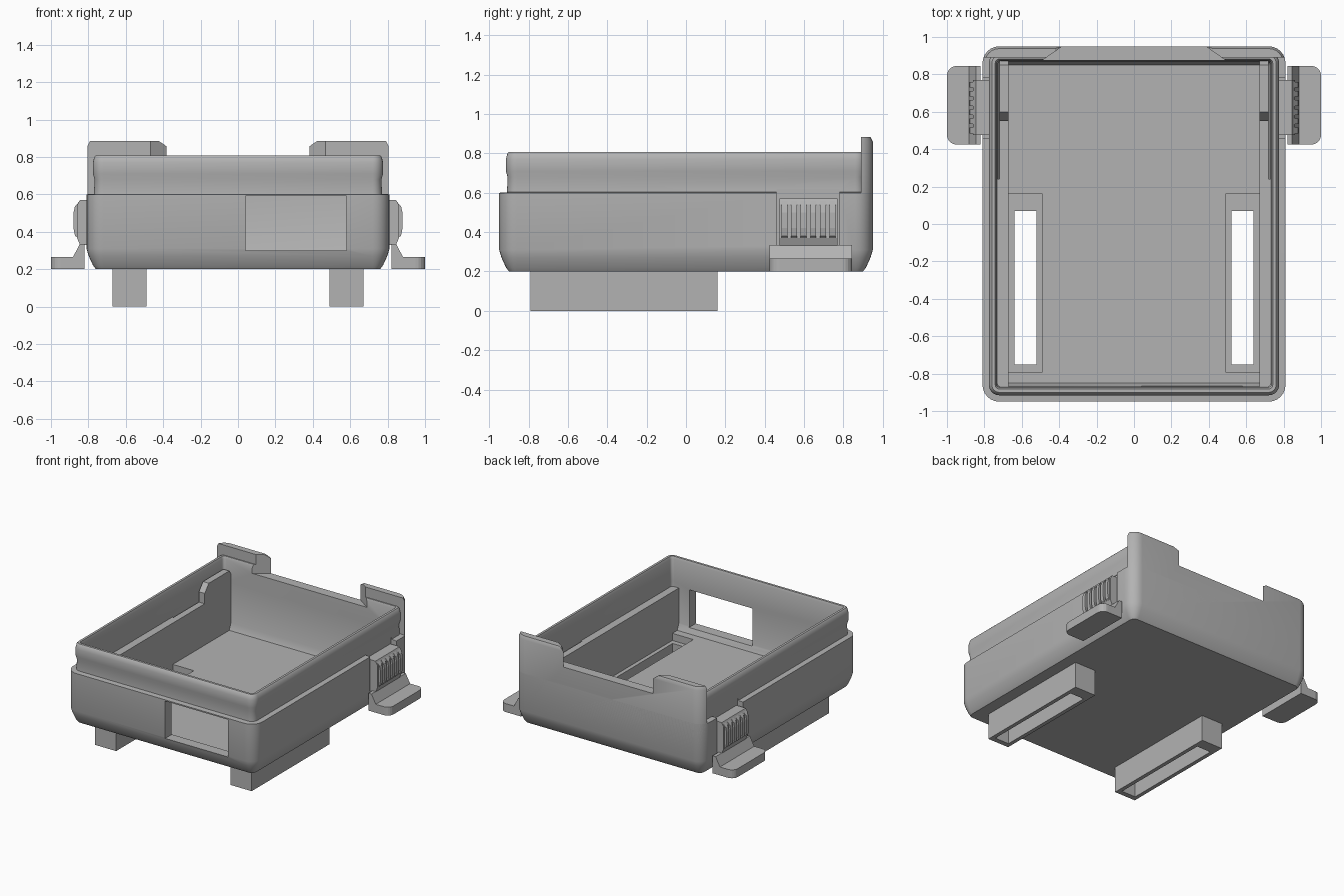
import bpy, bmesh, math
from mathutils import Vector

if "Cube" in bpy.data.objects:
    bpy.data.objects.remove(bpy.data.objects["Cube"])

grey = bpy.data.materials.new("plain grey plastic")
grey.use_nodes = True
colour = (0.45, 0.45, 0.45, 1)
grey.diffuse_color = colour
grey.node_tree.nodes["Principled BSDF"].inputs["Base Color"].default_value = colour


def finish(bm, name, smooth=False):
    bmesh.ops.recalc_face_normals(bm, faces=bm.faces)
    mesh = bpy.data.meshes.new(name)
    bm.to_mesh(mesh)
    bm.free()
    mesh.materials.append(grey)
    ob = bpy.data.objects.new(name, mesh)
    bpy.context.collection.objects.link(ob)
    if smooth:
        activate(ob)
        bpy.ops.object.shade_smooth_by_angle(angle=math.radians(35))
    return ob


def activate(ob):
    bpy.ops.object.select_all(action='DESELECT')
    ob.select_set(True)
    bpy.context.view_layer.objects.active = ob


def box(name, x, y, z):
    bm = bmesh.new()
    bmesh.ops.create_cube(bm, size=1)
    for v in bm.verts:
        v.co = [a + (b - a) * (c + 0.5) for (a, b), c in zip((x, y, z), v.co)]
    return finish(bm, name)


def prism(name, points, direction):
    """Extrude a flat outline along a direction."""
    bm = bmesh.new()
    face = bm.faces.new([bm.verts.new(p) for p in points])
    out = bmesh.ops.extrude_face_region(bm, geom=[face])["geom"]
    for v in out:
        if isinstance(v, bmesh.types.BMVert):
            v.co += Vector(direction)
    return finish(bm, name)


def cut(ob, *cutters):
    for cutter in cutters:
        mod = ob.modifiers.new("cut", 'BOOLEAN')
        mod.operation = 'DIFFERENCE'
        mod.solver = 'EXACT'
        mod.object = cutter
        activate(ob)
        bpy.ops.object.modifier_apply(modifier=mod.name)
    return ob


def ring(inset, z, radius=0.09, hx=0.81, hy=0.95, steps=6):
    """Rounded rectangle outline at height z."""
    r = max(radius - inset, 0.02)
    pts = []
    for k, (sx, sy) in enumerate(((1, 1), (-1, 1), (-1, -1), (1, -1))):
        for i in range(steps + 1):
            a = math.pi / 2 * (k + i / steps)
            pts.append((sx * (hx - inset - r) + r * math.cos(a),
                        sy * (hy - inset - r) + r * math.sin(a), z))
    return pts


def loft(sections):
    bm = bmesh.new()
    loops = [[bm.verts.new(p) for p in ring(*s)] for s in sections]
    n = len(loops[0])
    for lo, hi in zip(loops, loops[1:]):
        for i in range(n):
            bm.faces.new((lo[i], lo[(i + 1) % n], hi[(i + 1) % n], hi[i]))
    bm.faces.new(loops[0][::-1])
    bm.faces.new(loops[-1])
    return bm


# Cutters
window = box("window_cutter", (0.04, 0.58), (-1.1, -0.8), (0.30, 0.59))
notch = prism("notch_cutter", [(-0.54, 0.84, 0.74), (0.54, 0.84, 0.74),
                               (0.34, 0.98, 0.74), (-0.34, 0.98, 0.74)], (0, 0, 0.4))
pockets = [box("pocket_cutter", sorted((s * 0.49, s * 0.67)), (-0.79, 0.16), (0.1, 0.5))
           for s in (-1, 1)]
sockets = [box("latch_cutter", sorted((s * 0.765, s * 0.9)), (0.46, 0.78), (0.33, 0.62))
           for s in (-1, 1)]

# Tray with stepped rim
skirt = [(0.05, 0.20), (0.035, 0.22), (0.012, 0.27), (0, 0.31)]
tray = loft(skirt + [(0, 0.60), (0.04, 0.603), (0.043, 0.68), (0.034, 0.71),
                     (0.034, 0.77), (0.042, 0.80), (0.05, 0.808), (0.068, 0.808),
                     (0.075, 0.79), (0.08, 0.62), (0.08, 0.31), (0.10, 0.26)])
tray = finish(tray, "tray", True)
cut(tray, window, notch, *pockets, *sockets)

# Tall back wall with a central notch
bm = loft(skirt + [(0, 0.86), (0.012, 0.885)])
geom = bm.verts[:] + bm.edges[:] + bm.faces[:]
bmesh.ops.bisect_plane(bm, geom=geom, plane_co=(0, 0.89, 0), plane_no=(0, 1, 0),
                       clear_inner=True)
bmesh.ops.holes_fill(bm, edges=[e for e in bm.edges if e.is_boundary])
back_wall = cut(finish(bm, "back_wall", True), notch)
for s in (-1, 1):
    corner = prism("corner_cutter", [(s * 0.30, 0.8, 0.80), (s * 0.43, 0.8, 0.89),
                                     (s * 0.30, 0.8, 0.98)], (0, 0.3, 0))
    cut(back_wall, corner)
    bpy.data.objects.remove(corner)

for s, side in ((-1, "right"), (1, "left")):
    def span(a, b):
        return sorted((s * a, s * b))

    # Slotted foot
    foot = box(side + "_foot", span(0.49, 0.67), (-0.79, 0.16), (0, 0.205))
    slot = box("slot_cutter", span(0.52, 0.64), (-0.75, 0.07), (-0.1, 0.4))
    cut(foot, slot)
    bpy.data.objects.remove(slot)

    # Inner liner, with a raised guide behind the latch
    liner = [(-0.89, 0.25), (0.89, 0.25), (0.89, 0.66), (0.85, 0.72), (0.60, 0.72),
             (0.55, 0.66), (0.55, 0.58), (-0.89, 0.58)]
    prism(side + "_inner_liner", [(s * 0.67, y, z) for y, z in liner], (s * 0.05, 0, 0))
    box(side + "_liner_backing", span(0.71, 0.74), (-0.89, 0.24), (0.25, 0.58))

    # Latch foot plate with rounded outer corners
    plate = [(0.82, 0.425), (0.82, 0.845)]
    for cy, start in ((0.795, 90), (0.475, 0)):
        for i in range(6):
            a = math.radians(start - 18 * i)
            plate.append((0.95 + 0.05 * math.cos(a), cy + 0.05 * math.sin(a)))
    prism(side + "_latch_plate", [(s * x, y, 0.2) for x, y in plate], (0, 0, 0.065))
    ramp = [(0.82, 0.26), (0.885, 0.26), (0.845, 0.335), (0.82, 0.335)]
    prism(side + "_latch_ramp", [(s * x, 0.425, z) for x, z in ramp], (0, 0.42, 0))

    # Latch grip and its ribs
    grip = [(0.76, 0.33), (0.845, 0.33), (0.862, 0.37), (0.862, 0.54),
            (0.845, 0.57), (0.76, 0.57)]
    prism(side + "_latch_grip", [(s * x, 0.475, z) for x, z in grip], (0, 0.295, 0))
    rib = [(0.85, 0.36), (0.872, 0.38), (0.88, 0.42), (0.88, 0.50), (0.872, 0.535),
           (0.85, 0.56)]
    for i in range(6):
        y = 0.485 + i * 0.049
        prism(side + "_latch_rib", [(s * x, y, z) for x, z in rib], (0, 0.03, 0))

for helper in [window, notch] + pockets + sockets:
    bpy.data.objects.remove(helper)
